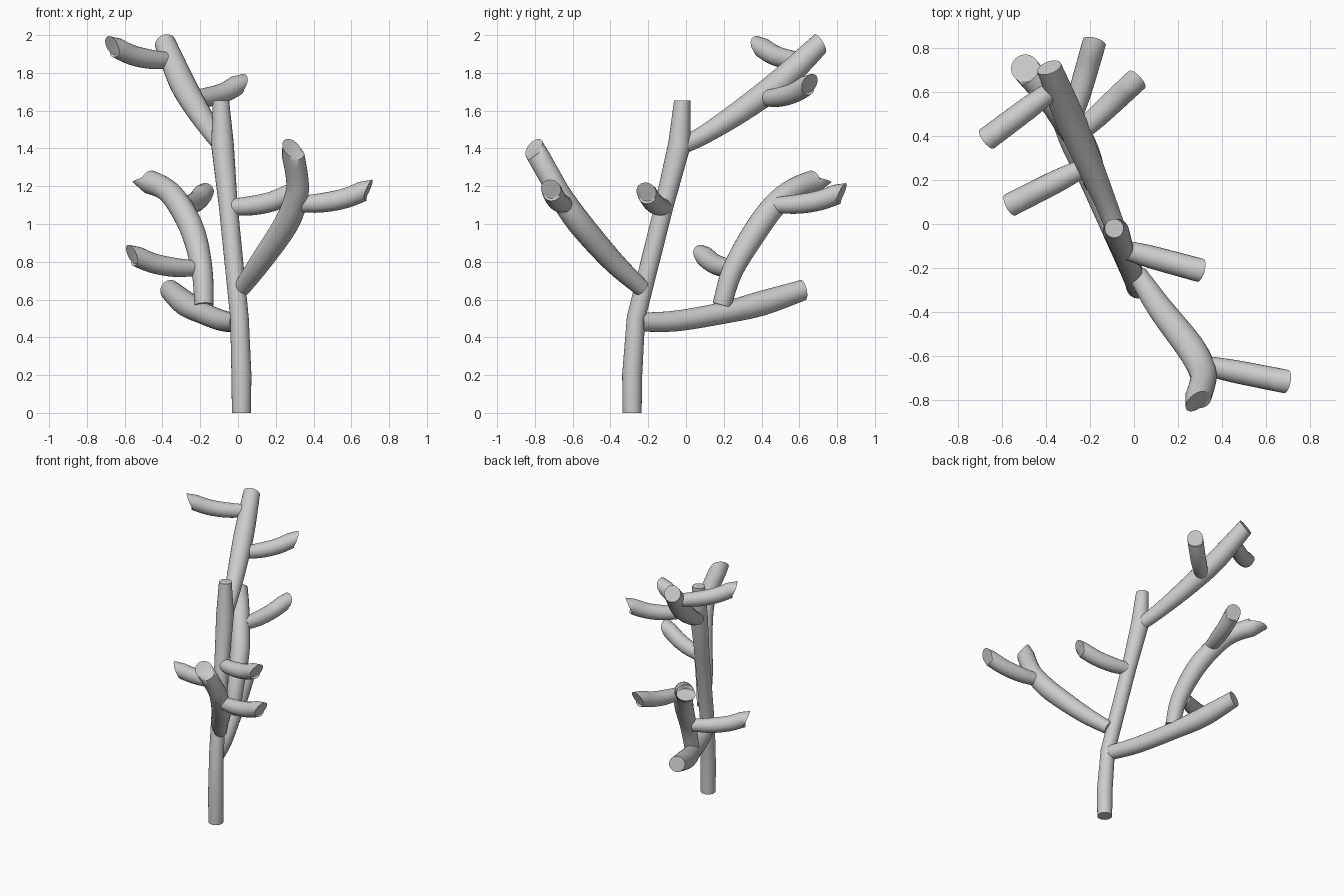
import bpy, bmesh, math
from mathutils import Vector

if "Cube" in bpy.data.objects:
    bpy.data.objects.remove(bpy.data.objects["Cube"])

SIDES = 24


def smooth_path(pts, steps):
    # Catmull-Rom refinement of (x, y, z, radius) points
    p = [Vector(q) for q in pts]
    p = [2 * p[0] - p[1]] + p + [2 * p[-1] - p[-2]]
    out = []
    for i in range(1, len(p) - 2):
        a, b, c, d = p[i - 1:i + 3]
        for s in range(steps):
            t = s / steps
            out.append(0.5 * (2 * b + (c - a) * t + (2 * a - 5 * b + 4 * c - d) * t * t
                              + (3 * b - a - 3 * c + d) * t ** 3))
    return out + [p[-2]]


def limb(name, pts, end=None, steps=4):
    # Capped round sweep; 'end' sets the tilt of the cut face at the tip
    path = smooth_path(pts, steps)
    cs = [q.to_3d() for q in path]
    bm = bmesh.new()
    rings, side = [], None
    for i, c in enumerate(cs):
        n = (cs[min(i + 1, len(cs) - 1)] - cs[max(i - 1, 0)]).normalized()
        if end and i == len(cs) - 1:
            n = Vector(end).normalized()
        side = n.orthogonal() if side is None else side - n * side.dot(n)
        side.normalize()
        up = n.cross(side)
        r = path[i][3]
        rings.append([bm.verts.new(c + r * (side * math.cos(a) + up * math.sin(a)))
                      for a in (2 * math.pi * k / SIDES for k in range(SIDES))])
    for a, b in zip(rings, rings[1:]):
        for k in range(SIDES):
            j = (k + 1) % SIDES
            bm.faces.new((a[k], a[j], b[j], b[k]))
    bm.faces.new(rings[0][::-1])
    bm.faces.new(rings[-1])
    mesh = bpy.data.meshes.new(name)
    bm.to_mesh(mesh)
    bm.free()
    ob = bpy.data.objects.new(name, mesh)
    bpy.context.collection.objects.link(ob)
    bpy.ops.object.select_all(action='DESELECT')
    ob.select_set(True)
    bpy.context.view_layer.objects.active = ob
    bpy.ops.object.shade_smooth_by_angle(angle=math.radians(40))


def twig(name, base, tip):
    # Short side shoot: leaves level, curls upward, cut face leaning down
    a, b = Vector(base), Vector(tip)
    d = b - a
    pts = []
    for t, rise, r in ((0, 0, .042), (.33, .08, .051), (.67, .38, .053), (1, 1, .054)):
        pts.append((a.x + d.x * t, a.y + d.y * t, a.z + d.z * rise, r))
    h = Vector((d.x, d.y, 0)).normalized()
    limb(name, pts, end=(h.x, h.y, -.42))


# Trunk
limb("trunk", [(.018, -.285, 0, .05), (.018, -.285, .2, .053), (.008, -.265, .5, .049),
               (-.052, -.115, 1.1, .05), (-.082, -.035, 1.42, .06), (-.09, -.02, 1.655, .043)],
     end=(0, 0, 1), steps=1)

# Main branches
limb("low_back_branch", [(0, -.24, .48, .05), (-.08, -.05, .487, .055), (-.19, .2, .53, .058),
                         (-.28, .4, .58, .066), (-.36, .62, .65, .055)],
     end=(-.35, .9, .2))
limb("rising_branch", [(-.18, .19, .57, .05), (-.19, .245, .75, .056), (-.235, .36, .95, .064),
                       (-.31, .47, 1.1, .063), (-.385, .575, 1.185, .06),
                       (-.495, .707, 1.233, .064)],
     end=(-.17, .2, 1))
limb("upper_back_branch", [(-.08, -.03, 1.41, .045), (-.13, .1, 1.475, .05),
                           (-.215, .3, 1.605, .062), (-.3, .5, 1.755, .068),
                           (-.385, .71, 1.955, .057)],
     end=(-.3, .82, .48))
limb("front_branch", [(.02, -.235, .66, .045), (.12, -.385, .8, .058), (.255, -.56, 1, .066),
                      (.31, -.665, 1.15, .062), (.312, -.72, 1.25, .059),
                      (.285, -.805, 1.4, .06)],
     end=(.5, -.6, .5))

# Side twigs
for name, base, tip in (
        ("trunk_twig", (-.05, -.115, 1.09), (.3, -.21, 1.17)),
        ("front_twig", (.31, -.64, 1.105), (.69, -.715, 1.185)),
        ("rising_twig_left", (-.23, .255, .765), (-.562, .087, .84)),
        ("rising_twig_back", (-.28, .475, 1.1), (-.18, .825, 1.167)),
        ("upper_twig_left", (-.355, .62, 1.865), (-.667, .387, 1.945)),
        ("upper_twig_right", (-.25, .41, 1.665), (.012, .655, 1.745))):
    twig(name, base, tip)
